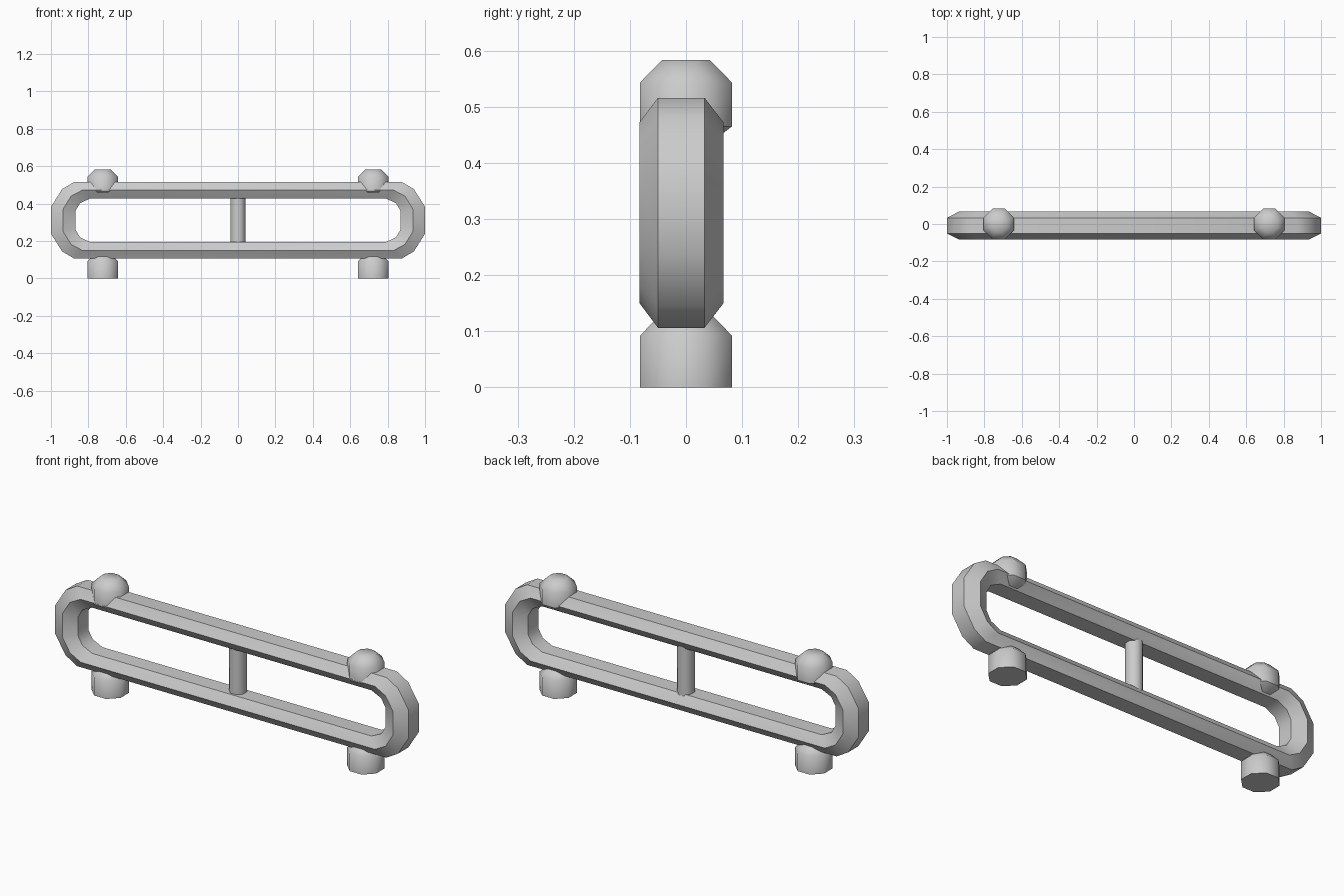
import bpy
import bmesh
import math

if "Cube" in bpy.data.objects:
    bpy.data.objects.remove(bpy.data.objects["Cube"])


def finish(name, bm, angle=50):
    bmesh.ops.recalc_face_normals(bm, faces=bm.faces)
    mesh = bpy.data.meshes.new(name)
    bm.to_mesh(mesh)
    bm.free()
    ob = bpy.data.objects.new(name, mesh)
    bpy.context.collection.objects.link(ob)
    bpy.ops.object.select_all(action='DESELECT')
    ob.select_set(True)
    bpy.context.view_layer.objects.active = ob
    bpy.ops.object.shade_smooth_by_angle(angle=math.radians(angle))
    return ob


def loft(name, rings, cyclic=False, angle=50):
    """Skin a list of equal-sized point rings."""
    bm = bmesh.new()
    rows = [[bm.verts.new(p) for p in ring] for ring in rings]
    n = len(rows[0])
    pairs = list(zip(rows, rows[1:]))
    if cyclic:
        pairs.append((rows[-1], rows[0]))
    else:
        bm.faces.new(rows[0])
        bm.faces.new(rows[-1])
    for a, b in pairs:
        for i in range(n):
            j = (i + 1) % n
            bm.faces.new((a[i], a[j], b[j], b[i]))
    return finish(name, bm, angle)


def column(name, x, profile):
    """Octagonal column from (flat radius, z) pairs, flats facing the axes."""
    rings = []
    for r, z in profile:
        R = r / math.cos(math.pi / 8)
        angles = [math.pi / 8 + k * math.pi / 4 for k in range(8)]
        rings.append([(x + R * math.cos(a), R * math.sin(a), z) for a in angles])
    return loft(name, rings)


# Rail loop: hexagonal section swept round a stadium, (outer, inner) pairs in x, z
MID_Z = 0.311
quarter = [((0.875, 0.205), (0.79, 0.117)),
           ((0.94, 0.167), (0.845, 0.091)),
           ((1.0, 0.072), (0.87, 0.048))]
right = quarter + [tuple((x, -z) for x, z in p) for p in reversed(quarter)]
path = right + [tuple((-x, z) for x, z in p) for p in reversed(right)]
rings = []
for (ox, oz), (ix, iz) in path:
    mx, mz = (ox + ix) / 2, (oz + iz) / 2
    section = [(ox, -0.05, oz), (ox, 0.033, oz), (mx, 0.067, mz),
               (ix, 0.033, iz), (ix, -0.05, iz), (mx, -0.083, mz)]
    rings.append([(x, y, z + MID_Z) for x, y, z in section])
loft("rail_loop", rings, cyclic=True)

# Feet below and chamfered caps above, at both ends
for side, sx in (("left", -1), ("right", 1)):
    column(f"foot_{side}", sx * 0.723, [(0.082, 0), (0.082, 0.092), (0.043, 0.132)])
    column(f"cap_{side}", sx * 0.723,
           [(0.043, 0.435), (0.082, 0.465), (0.082, 0.543), (0.043, 0.583)])

# Centre strut between the two rails
column("centre_strut", 0, [(0.039, 0.17), (0.039, 0.45)])
